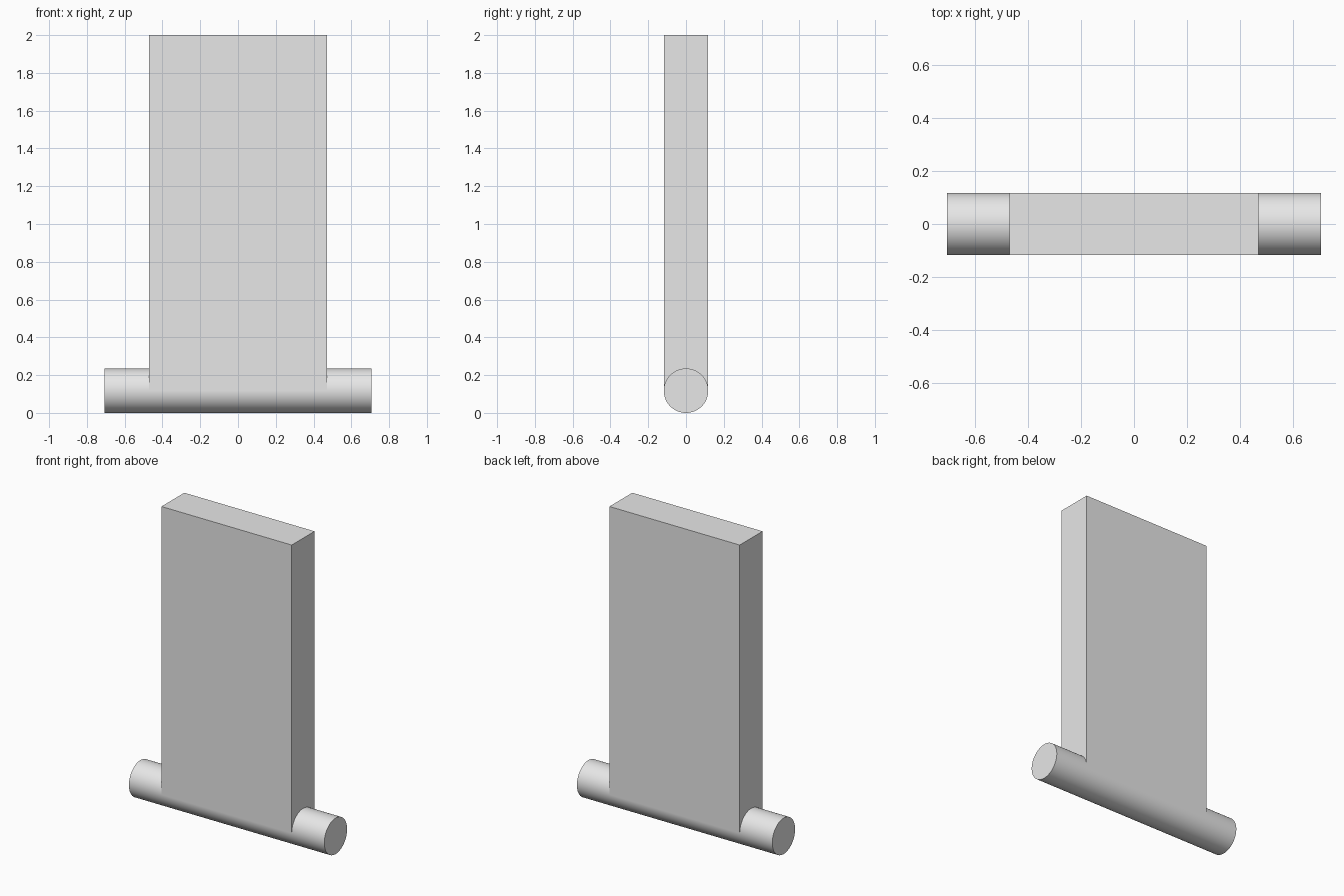
import bpy
import math

cube = bpy.data.objects.get("Cube")
if cube:
    bpy.data.objects.remove(cube, do_unlink=True)

RADIUS = 2 / 17
HEIGHT = 2.0
PANEL_WIDTH = 8 * RADIUS
ROD_LENGTH = 12 * RADIUS

grey = bpy.data.materials.new("light grey")
grey.use_nodes = True
colour = (0.8, 0.8, 0.8, 1)
grey.diffuse_color = colour
for node in grey.node_tree.nodes:
    if node.type == 'BSDF_PRINCIPLED':
        node.inputs["Base Color"].default_value = colour


def finish(name):
    obj = bpy.context.object
    obj.name = name
    obj.data.materials.append(grey)
    return obj


# Round base rod lying along x
bpy.ops.mesh.primitive_cylinder_add(
    vertices=96, radius=RADIUS, depth=ROD_LENGTH,
    location=(0, 0, RADIUS), rotation=(0, math.pi / 2, 0))
finish("base_rod")
bpy.ops.object.shade_smooth_by_angle(angle=math.radians(30))

# Upright panel, rising from the rod's axis and flush with its sides
bpy.ops.mesh.primitive_cube_add(size=1, location=(0, 0, (HEIGHT + RADIUS) / 2))
panel = finish("upright_panel")
panel.scale = (PANEL_WIDTH, 2 * RADIUS, HEIGHT - RADIUS)
bpy.ops.object.transform_apply(location=False, rotation=False, scale=True)
